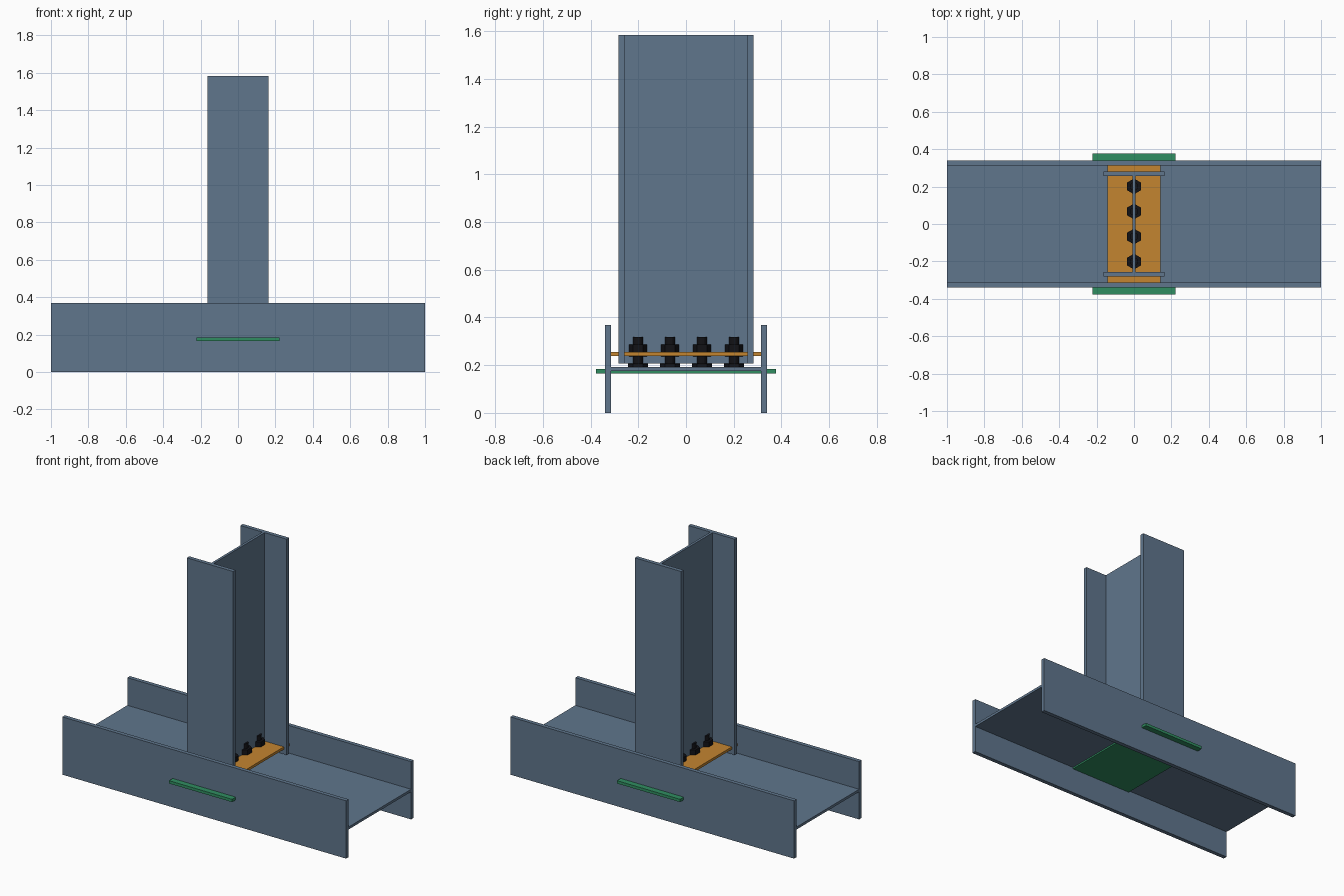
import bpy, bmesh, math
from mathutils import Matrix, Vector

if "Cube" in bpy.data.objects:
    bpy.data.objects.remove(bpy.data.objects["Cube"])


def material(name, rgb):
    m = bpy.data.materials.new(name)
    m.diffuse_color = (*rgb, 1)
    m.use_nodes = True
    m.node_tree.nodes["Principled BSDF"].inputs["Base Color"].default_value = m.diffuse_color
    return m


STEEL = material("blue_steel", (0.115, 0.18, 0.265))
ORANGE = material("orange_plate", (0.55, 0.235, 0.03))
GREEN = material("green_plate", (0.03, 0.27, 0.12))
BLACK = material("black_bolt", (0.006, 0.006, 0.008))


def finish(name, bm, mat):
    bmesh.ops.recalc_face_normals(bm, faces=bm.faces)
    me = bpy.data.meshes.new(name)
    bm.to_mesh(me)
    bm.free()
    me.materials.append(mat)
    ob = bpy.data.objects.new(name, me)
    bpy.context.collection.objects.link(ob)
    return ob


def i_section(name, depth, width, flange, web, length, matrix):
    """I profile (flanges at +-y, web along y) extruded along z."""
    w, d, t, f = width / 2, depth / 2, web / 2, depth / 2 - flange
    half = [(w, -d), (w, -f), (t, -f), (t, f), (w, f), (w, d)]
    pts = half + [(-x, -y) for x, y in half]
    bm = bmesh.new()
    face = bm.faces.new([bm.verts.new((x, y, 0)) for x, y in pts])
    ext = bmesh.ops.extrude_face_region(bm, geom=[face])
    top = [v for v in ext["geom"] if isinstance(v, bmesh.types.BMVert)]
    bmesh.ops.translate(bm, verts=top, vec=(0, 0, length))
    bmesh.ops.transform(bm, matrix=matrix, verts=bm.verts)
    return finish(name, bm, STEEL)


def plate(name, sx, sy, z0, z1, mat):
    bm = bmesh.new()
    bmesh.ops.create_cube(bm, size=1, matrix=Matrix.Translation((0, 0, (z0 + z1) / 2))
                          @ Matrix.Diagonal((sx, sy, z1 - z0, 1)))
    return finish(name, bm, mat)


def prism(bm, sides, r, z0, z1, y):
    m = Matrix.Translation((0, y, (z0 + z1) / 2)) @ Matrix.Rotation(math.pi / 2, 4, "Z")
    # first corner of the hexagon points along y
    verts = bmesh.ops.create_cone(bm, cap_ends=True, segments=sides, radius1=r,
                                  radius2=r, depth=z1 - z0)["verts"]
    v = max(verts, key=lambda p: p.co.x)
    turn = Matrix.Rotation(-math.atan2(v.co.y, v.co.x), 4, "Z")
    bmesh.ops.transform(bm, matrix=m @ turn, verts=verts)


# lower beam lying along x, web horizontal
i_section("lower_beam", 0.68, 0.368, 0.026, 0.016, 2.0,
          Matrix.Translation((-1, 0, 0.184)) @ Matrix.Rotation(math.pi / 2, 4, "Y"))

# upright column
i_section("column", 0.564, 0.326, 0.025, 0.016, 1.583 - 0.208,
          Matrix.Translation((0, 0, 0.208)))

# plates through the column foot and the beam
plate("base_plate", 0.286, 0.628, 0.239, 0.255, ORANGE)
plate("shear_plate", 0.444, 0.754, 0.166, 0.184, GREEN)

# bolts: head, shank and nut
for i, y in enumerate((-0.201, -0.067, 0.067, 0.201)):
    bm = bmesh.new()
    prism(bm, 6, 0.042, 0.172, 0.207, y)
    prism(bm, 16, 0.022, 0.18, 0.318, y)
    prism(bm, 6, 0.042, 0.236, 0.287, y)
    ob = finish(f"bolt_{i + 1}", bm, BLACK)
